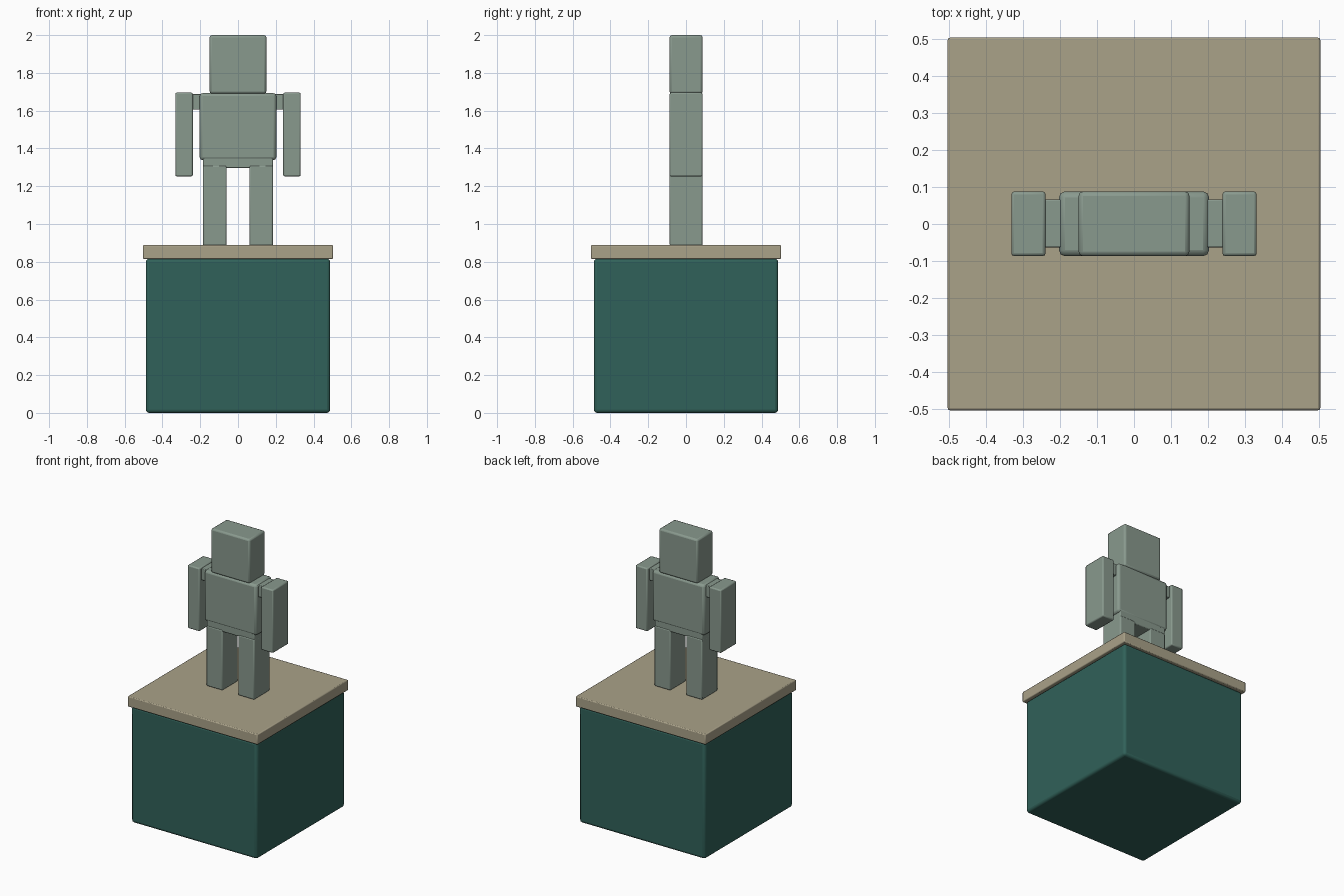
import bpy
import math

if "Cube" in bpy.data.objects:
    bpy.data.objects.remove(bpy.data.objects["Cube"])


def material(name, rgb):
    m = bpy.data.materials.new(name)
    m.diffuse_color = (*rgb, 1)
    m.use_nodes = True
    m.node_tree.nodes["Principled BSDF"].inputs["Base Color"].default_value = m.diffuse_color
    return m


STONE = material("grey_green_stone", (0.25, 0.32, 0.27))
TAN = material("tan_slab", (0.40, 0.36, 0.25))
GREEN = material("dark_green", (0.03, 0.12, 0.10))


def box(name, x, y, z, mat, bevel=0.01, segments=2):
    """Bevelled box from (min, max) ranges on each axis."""
    ranges = (x, y, z)
    bpy.ops.mesh.primitive_cube_add(size=1, location=[(a + b) / 2 for a, b in ranges])
    ob = bpy.context.object
    ob.name = name
    ob.scale = [b - a for a, b in ranges]
    bpy.ops.object.transform_apply(location=False, rotation=False, scale=True)
    mod = ob.modifiers.new("bevel", "BEVEL")
    mod.width = bevel
    mod.segments = segments
    ob.data.materials.append(mat)
    bpy.ops.object.shade_smooth_by_angle(angle=math.radians(40))
    return ob


# Pedestal
box("pedestal_block", (-0.488, 0.488), (-0.488, 0.488), (0, 0.817), GREEN, 0.018, 3)
box("pedestal_slab", (-0.504, 0.504), (-0.504, 0.504), (0.815, 0.888), TAN, 0.006)

# Figure centre line
D = (-0.087, 0.088)
box("hips", (-0.186, 0.186), (-0.084, 0.085), (1.297, 1.36), STONE, 0.006)
box("torso", (-0.203, 0.203), D, (1.338, 1.693), STONE, 0.016)
box("head", (-0.15, 0.15), D, (1.69, 2.0), STONE, 0.012)

# Limbs on both sides
for side, s in (("left", -1), ("right", 1)):
    def span(a, b):
        return tuple(sorted((s * a, s * b)))
    box(side + "_leg", span(0.06, 0.186), D, (0.886, 1.31), STONE, 0.008)
    box(side + "_shoulder_joint", span(0.19, 0.25), (-0.063, 0.066), (1.605, 1.687), STONE, 0.004)
    box(side + "_arm", span(0.239, 0.332), D, (1.252, 1.695), STONE, 0.008)
